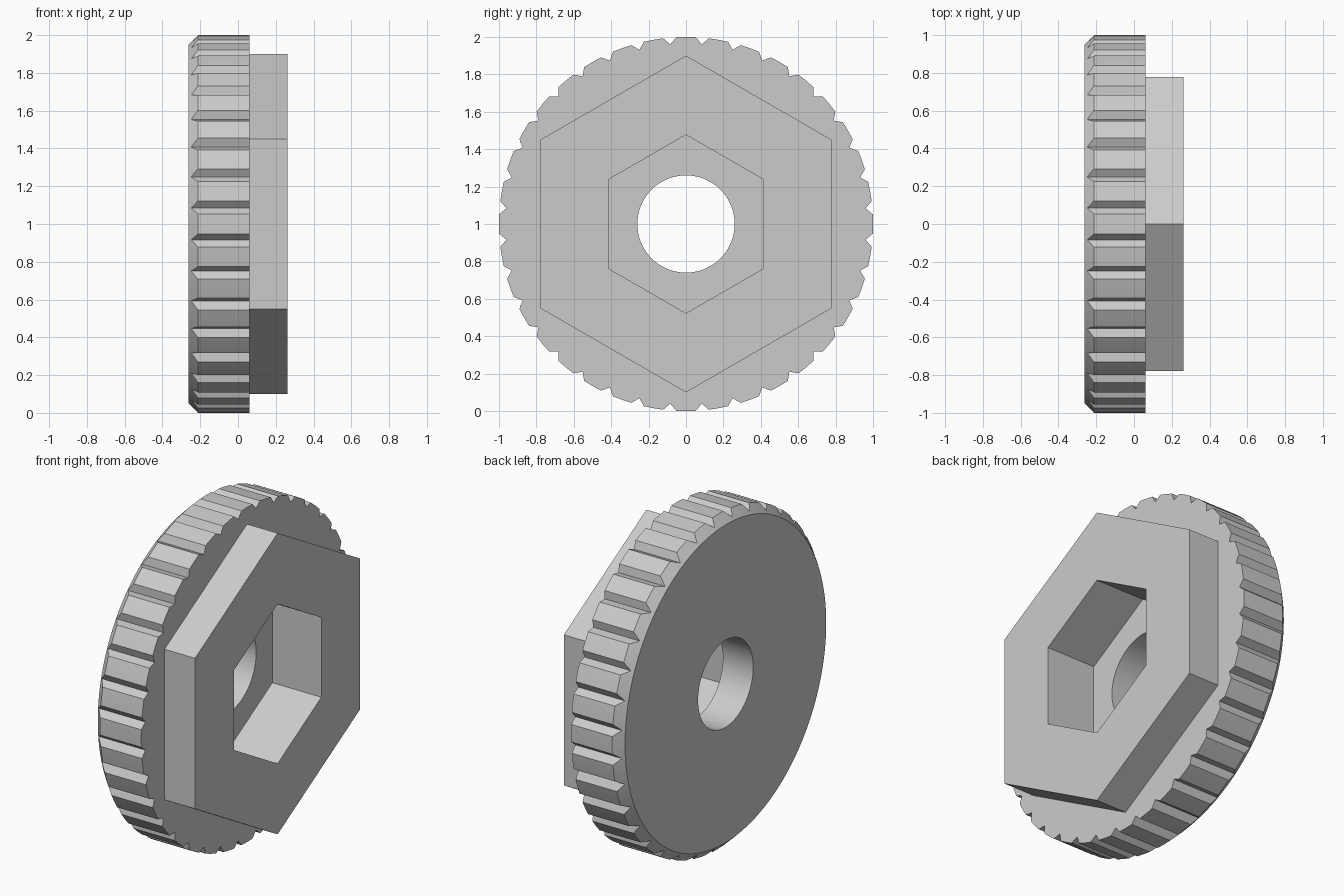
import bpy
import bmesh
from math import cos, sin, pi, radians

if "Cube" in bpy.data.objects:
    bpy.data.objects.remove(bpy.data.objects["Cube"])

# Dimensions along the wheel axis (x) and radii
BACK, FACE, FRONT, FLOOR = -0.262, 0.06, 0.262, -0.062
RIM, ROOT, CHAMFER_R, BORE = 1.0, 0.964, 0.95, 0.26
HEX_OUT, HEX_IN = 0.9, 0.477
TEETH = 36

grey = bpy.data.materials.new("light grey")
grey.use_nodes = True
colour = (0.6, 0.6, 0.6, 1)
grey.diffuse_color = colour
grey.node_tree.nodes["Principled BSDF"].inputs["Base Color"].default_value = colour


def hexagon(size, angle):
    """Radius of a point-up hexagon at a polar angle."""
    offset = (angle - radians(90)) % (pi / 3) - pi / 6
    return size * cos(pi / 6) / cos(offset)


def ring_solid(name, angles, rings, closed):
    """Skin a series of rings, each a function giving (x, radius) per angle."""
    bm = bmesh.new()
    loops = []
    for ring in rings:
        loop = []
        for i, a in enumerate(angles):
            x, r = ring(i, a)
            loop.append(bm.verts.new((x, r * cos(a), 1 + r * sin(a))))
        loops.append(loop)
    pairs = list(zip(loops, loops[1:]))
    if closed:
        pairs.append((loops[-1], loops[0]))
    n = len(angles)
    for low, high in pairs:
        for i in range(n):
            j = (i + 1) % n
            bm.faces.new((low[i], low[j], high[j], high[i]))
    bmesh.ops.recalc_face_normals(bm, faces=bm.faces)
    mesh = bpy.data.meshes.new(name)
    bm.to_mesh(mesh)
    bm.free()
    mesh.materials.append(grey)
    obj = bpy.data.objects.new(name, mesh)
    bpy.context.collection.objects.link(obj)
    bpy.ops.object.select_all(action="DESELECT")
    obj.select_set(True)
    bpy.context.view_layer.objects.active = obj
    bpy.ops.object.shade_smooth_by_angle(angle=radians(20))
    return obj


# Knurled wheel: each tooth has two edges and a middle, then a V notch
pitch = 360 / TEETH
wheel_angles = [radians(k * pitch + d) for k in range(TEETH)
                for d in (-3, 0, 3, pitch / 2)]


def rim_radius(i):
    return ROOT if i % 4 == 3 else RIM


ring_solid("knurled_wheel", wheel_angles, [
    lambda i, a: (BACK, BORE),
    lambda i, a: (BACK, CHAMFER_R),
    lambda i, a: (BACK + rim_radius(i) - CHAMFER_R, rim_radius(i)),
    lambda i, a: (FACE, rim_radius(i)),
    lambda i, a: (FACE, hexagon(HEX_IN, a)),
    lambda i, a: (FLOOR, hexagon(HEX_IN, a)),
    lambda i, a: (FLOOR, BORE),
], closed=True)

# Hexagonal boss around the pocket, seated on the wheel face
boss_angles = [radians(30 + 60 * k) for k in range(6)]
ring_solid("hex_boss", boss_angles, [
    lambda i, a: (FACE, HEX_OUT),
    lambda i, a: (FRONT, HEX_OUT),
    lambda i, a: (FRONT, HEX_IN),
    lambda i, a: (FACE, HEX_IN),
], closed=True)
